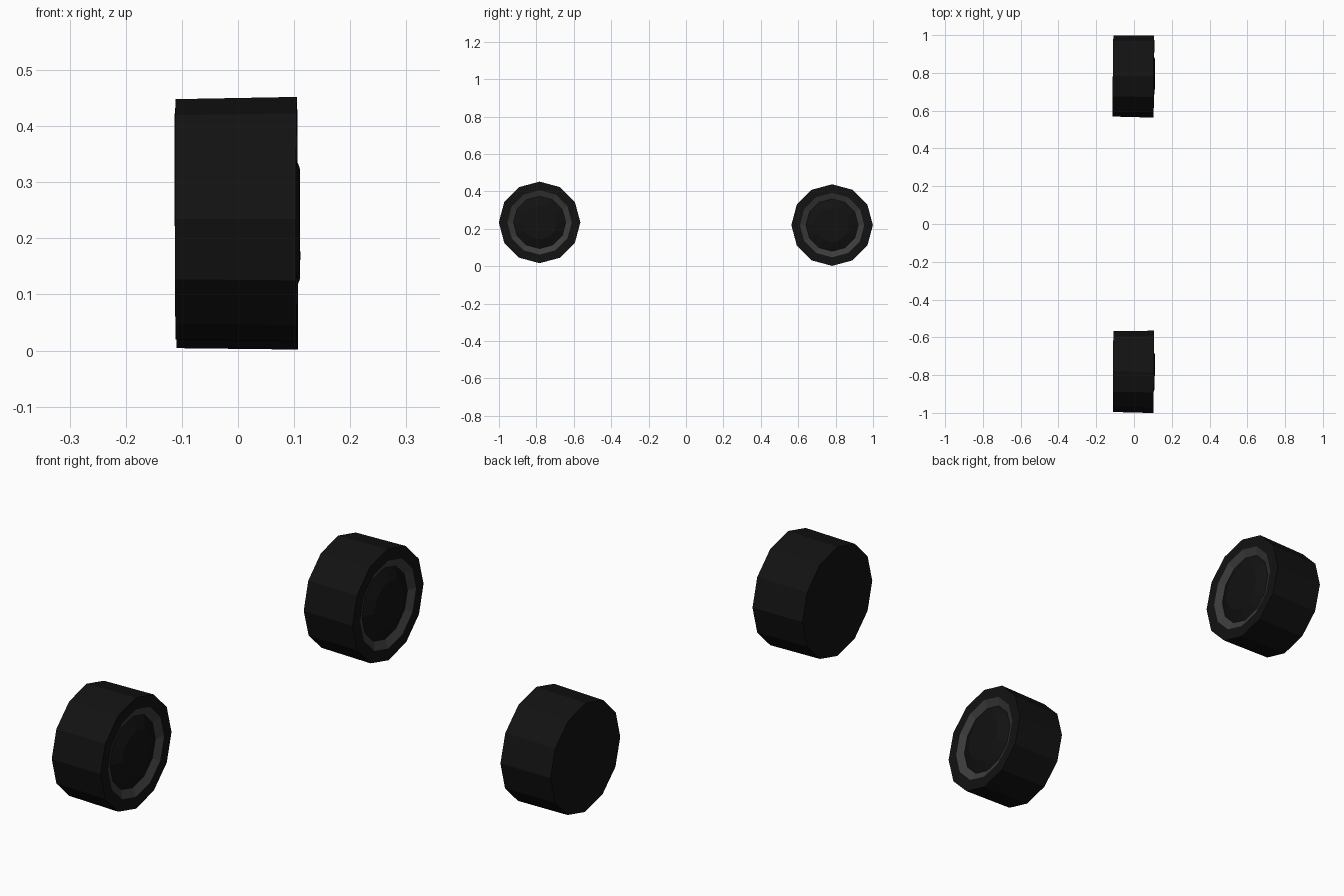
import bpy, bmesh
from math import cos, sin, pi

if "Cube" in bpy.data.objects:
    bpy.data.objects.remove(bpy.data.objects["Cube"])

SIDES = 12


def material(name, v):
    m = bpy.data.materials.new(name)
    m.diffuse_color = (v, v, v, 1)
    m.use_nodes = True
    m.node_tree.nodes["Principled BSDF"].inputs["Base Color"].default_value = m.diffuse_color
    return m


RUBBER = material("rubber", 0.006)
METAL = material("rim_grey", 0.045)


def lathe(name, profile, mat, loc, rot):
    """Spin (x, radius) points around the x axis; radius 0 closes with a cap."""
    bm = bmesh.new()
    rings = []
    for x, r in profile:
        if r == 0:
            rings.append([bm.verts.new((x, 0, 0))] * SIDES)
        else:
            rings.append([bm.verts.new((x, r * cos(2 * pi * i / SIDES), r * sin(2 * pi * i / SIDES)))
                          for i in range(SIDES)])
    for a, b in zip(rings, rings[1:]):
        for i in range(SIDES):
            j = (i + 1) % SIDES
            bm.faces.new(list(dict.fromkeys((a[i], b[i], b[j], a[j]))))
    # all profiles run from the back, outward, to the front
    me = bpy.data.meshes.new(name)
    bm.normal_update()
    if sum(f.normal.x * f.calc_area() for f in bm.faces if f.calc_center_median().x > 0.07) < 0:
        bmesh.ops.reverse_faces(bm, faces=bm.faces)
    bm.to_mesh(me)
    bm.free()
    me.materials.append(mat)
    ob = bpy.data.objects.new(name, me)
    ob.location, ob.rotation_euler = loc, rot
    bpy.context.collection.objects.link(ob)


def wheel(side, loc, rot):
    # slightly tapered tyre with a closed back
    lathe(side + "_tyre", [(-0.111, 0), (-0.111, 0.214), (0.105, 0.218), (0.105, 0.172)], RUBBER, loc, rot)
    # grey ring sloping inward
    lathe(side + "_rim", [(0.105, 0.172), (0.090, 0.140)], METAL, loc, rot)
    # dark hub rising back out to a flat cap
    lathe(side + "_hub", [(0.090, 0.140), (0.110, 0.092), (0.110, 0)], RUBBER, loc, rot)


wheel("front", (0, -0.782, 0.234), (0, 0, -0.007))
wheel("rear", (0, 0.782, 0.219), (0, -0.007, -0.008))
